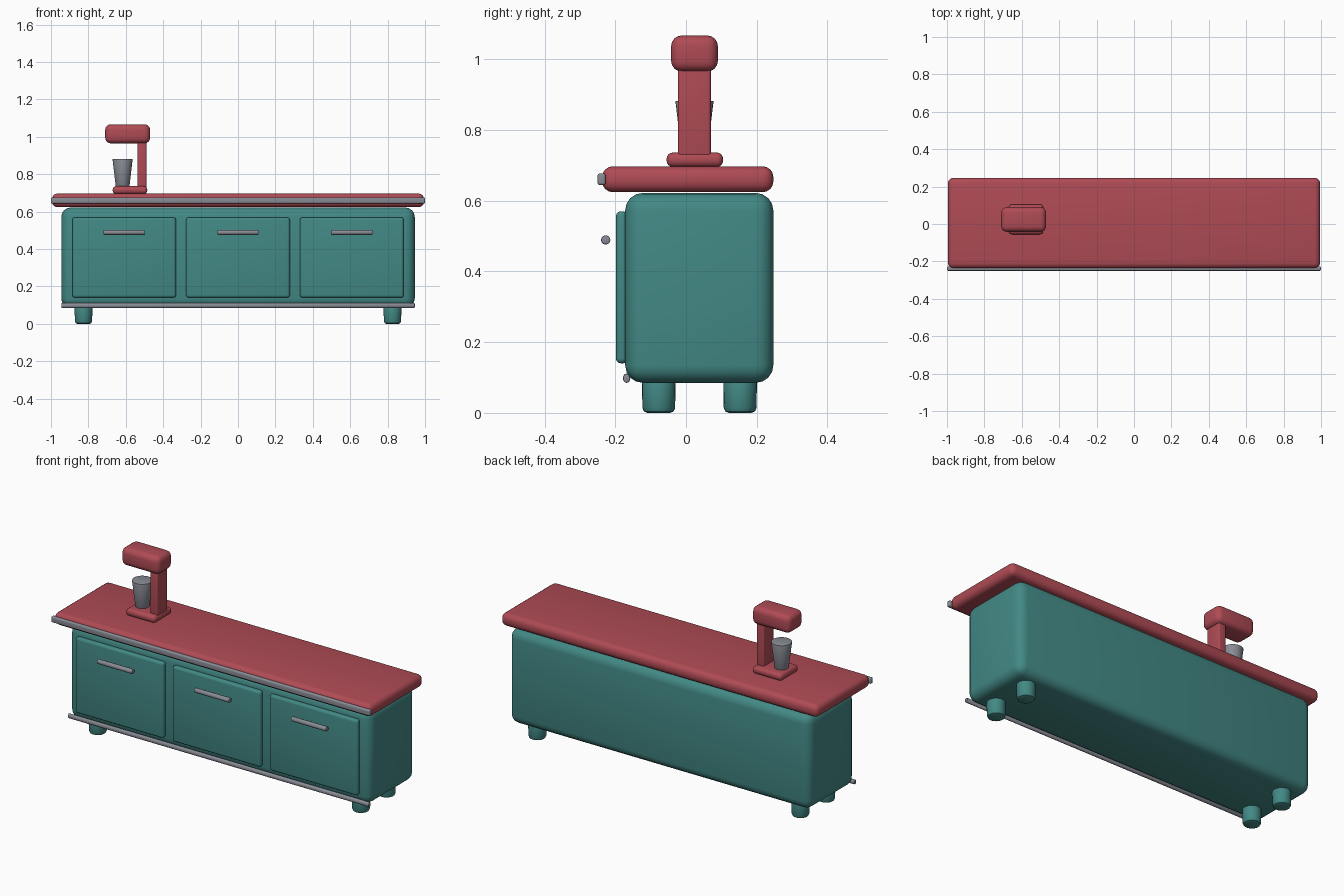
import bpy, math

old = bpy.data.objects.get("Cube")
if old:
    bpy.data.objects.remove(old, do_unlink=True)


def material(name, rgb):
    m = bpy.data.materials.new(name)
    m.use_nodes = True
    m.diffuse_color = (*rgb, 1)
    m.node_tree.nodes["Principled BSDF"].inputs["Base Color"].default_value = (*rgb, 1)
    return m


teal = material("teal", (0.055, 0.25, 0.235))
red = material("red", (0.43, 0.07, 0.09))
steel = material("steel", (0.25, 0.26, 0.30))


def finish(name, mat, bevel=0, segments=4):
    """Name, colour, round and smooth the active object."""
    ob = bpy.context.object
    ob.name = name
    ob.data.materials.append(mat)
    bpy.ops.object.transform_apply(location=False, rotation=True, scale=True)
    if bevel:
        mod = ob.modifiers.new("rounding", "BEVEL")
        mod.width, mod.segments = bevel, segments
        mod.limit_method, mod.angle_limit = "ANGLE", math.radians(40)
        bpy.ops.object.modifier_apply(modifier=mod.name)
    bpy.ops.object.shade_smooth_by_angle(angle=math.radians(35))
    return ob


def box(name, mat, x, y, z, bevel):
    """Rounded box from its (low, high) range on each axis."""
    ranges = (x, y, z)
    bpy.ops.mesh.primitive_cube_add(size=1, location=[(a + b) / 2 for a, b in ranges])
    bpy.context.object.scale = [b - a for a, b in ranges]
    return finish(name, mat, bevel)


def rod(name, mat, x, y, z, length, radius, bevel, squash=1):
    """Round bar along x, optionally flattened front to back."""
    bpy.ops.mesh.primitive_cylinder_add(vertices=24, radius=radius, depth=length,
                                        location=(x, y, z), rotation=(0, math.pi / 2, 0))
    bpy.context.object.scale = (1, squash, 1)
    return finish(name, mat, bevel, 2)


def cone(name, mat, x, y, low, high, r_low, r_high, bevel):
    bpy.ops.mesh.primitive_cone_add(vertices=24, radius1=r_low, radius2=r_high,
                                    depth=high - low, location=(x, y, (low + high) / 2))
    return finish(name, mat, bevel, 2)


# Cabinet and worktop
box("cabinet_body", teal, (-0.945, 0.945), (-0.172, 0.247), (0.085, 0.622), 0.05)
box("worktop", red, (-0.995, 0.995), (-0.237, 0.247), (0.624, 0.697), 0.03)

# Metal trim along the front
box("worktop_trim", steel, (-1.0, 1.0), (-0.25, -0.227), (0.644, 0.677), 0.007)
rod("lower_trim", steel, 0, -0.168, 0.098, 1.89, 0.013, 0.004, 0.8)

# Doors and bar handles
for side, x in (("right", -0.609), ("middle", 0), ("left", 0.609)):
    box(side + "_door", teal, (x - 0.277, x + 0.277), (-0.198, -0.165), (0.14, 0.57), 0.014)
    rod(side + "_handle", steel, x, -0.227, 0.489, 0.22, 0.013, 0.003)

# Feet
for side, x in (("right", -0.826), ("left", 0.826)):
    for end, y in (("front", -0.077), ("back", 0.153)):
        cone(end + "_" + side + "_foot", teal, x, y, 0, 0.11, 0.046, 0.048, 0.014)

# Drink mixer with cup
box("mixer_base", red, (-0.67, -0.485), (-0.055, 0.105), (0.695, 0.736), 0.018)
box("mixer_column", red, (-0.537, -0.49), (-0.023, 0.07), (0.72, 0.99), 0.008)
box("mixer_head", red, (-0.71, -0.47), (-0.042, 0.09), (0.965, 1.067), 0.03)
cone("mixer_cup", steel, -0.617, 0.024, 0.73, 0.882, 0.036, 0.054, 0.002)
